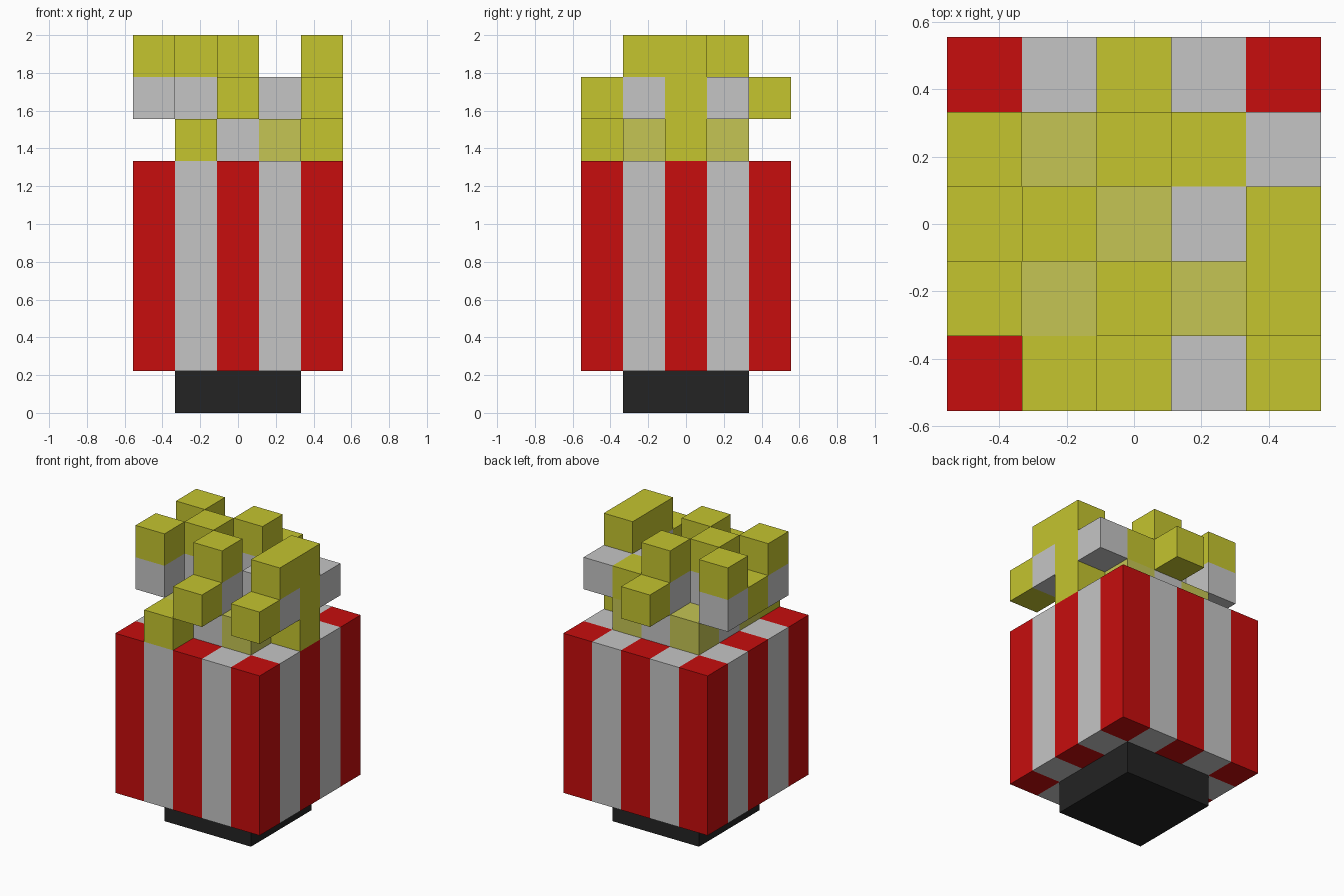
import bpy, bmesh
from mathutils import Vector

if "Cube" in bpy.data.objects:
    bpy.data.objects.remove(bpy.data.objects["Cube"])

U = 2 / 9  # edge of one block


def material(name, colour):
    m = bpy.data.materials.new(name)
    m.use_nodes = True
    m.diffuse_color = (*colour, 1)
    m.node_tree.nodes["Principled BSDF"].inputs["Base Color"].default_value = (*colour, 1)
    return m


MATS = {
    "R": material("red", (0.57, 0.004, 0.004)),
    "W": material("white", (0.56, 0.56, 0.56)),
    "Y": material("butter_yellow", (0.555, 0.555, 0.028)),
    "T": material("pale_yellow", (0.555, 0.555, 0.087)),
    "K": material("black", (0.017, 0.017, 0.017)),
}
AXES = [Vector(a) for a in ((1, 0, 0), (0, 1, 0), (0, 0, 1))]


def build_blocks(name, layers, bottom, height=1):
    """Outer skin of blocks; each layer lists rows from back to front."""
    cells = {}
    for k, layer in enumerate(layers):
        for r, row in enumerate(layer.split()):
            for i, c in enumerate(row):
                if c != ".":
                    cells[i, len(row) - 1 - r, k] = c
    keys = sorted(set(cells.values()))
    offset = Vector((-len(row) / 2, -len(row) / 2, 0))
    bm = bmesh.new()
    for cell, c in cells.items():
        centre = Vector(cell) + offset + Vector((0.5, 0.5, 0.5))
        for a in range(3):
            for s in (-1, 1):
                n = AXES[a] * s
                if tuple(int(v) for v in Vector(cell) + n) in cells:
                    continue
                u, v = AXES[(a + 1) % 3] * s, AXES[(a + 2) % 3]
                corners = [centre + (n + u * p + v * q) / 2
                           for p, q in ((-1, -1), (1, -1), (1, 1), (-1, 1))]
                face = bm.faces.new([
                    bm.verts.new((p.x * U, p.y * U, (bottom + p.z * height) * U))
                    for p in corners])
                face.material_index = keys.index(c)
    bmesh.ops.remove_doubles(bm, verts=bm.verts, dist=1e-4)
    mesh = bpy.data.meshes.new(name)
    for key in keys:
        mesh.materials.append(MATS[key])
    bm.to_mesh(mesh)
    bm.free()
    obj = bpy.data.objects.new(name, mesh)
    bpy.context.collection.objects.link(obj)
    return obj


# Dark foot under the box
build_blocks("base", ["KKK KKK KKK"], 0)

# Striped box, five blocks tall
build_blocks("striped_box", ["RWRWR WRWRW RWRWR WRWRW RWRWR"], 1, 5)

# Heaped popcorn in three layers, lowest first
build_blocks("popcorn", [
    "..... .TWT. .WTWY .TWT. .Y...",
    "..Y.. W.WYW YW.WY W.W.W ..Y.Y",
    "..... Y.Y.. .Y..Y Y.Y.Y .....",
], 6)
